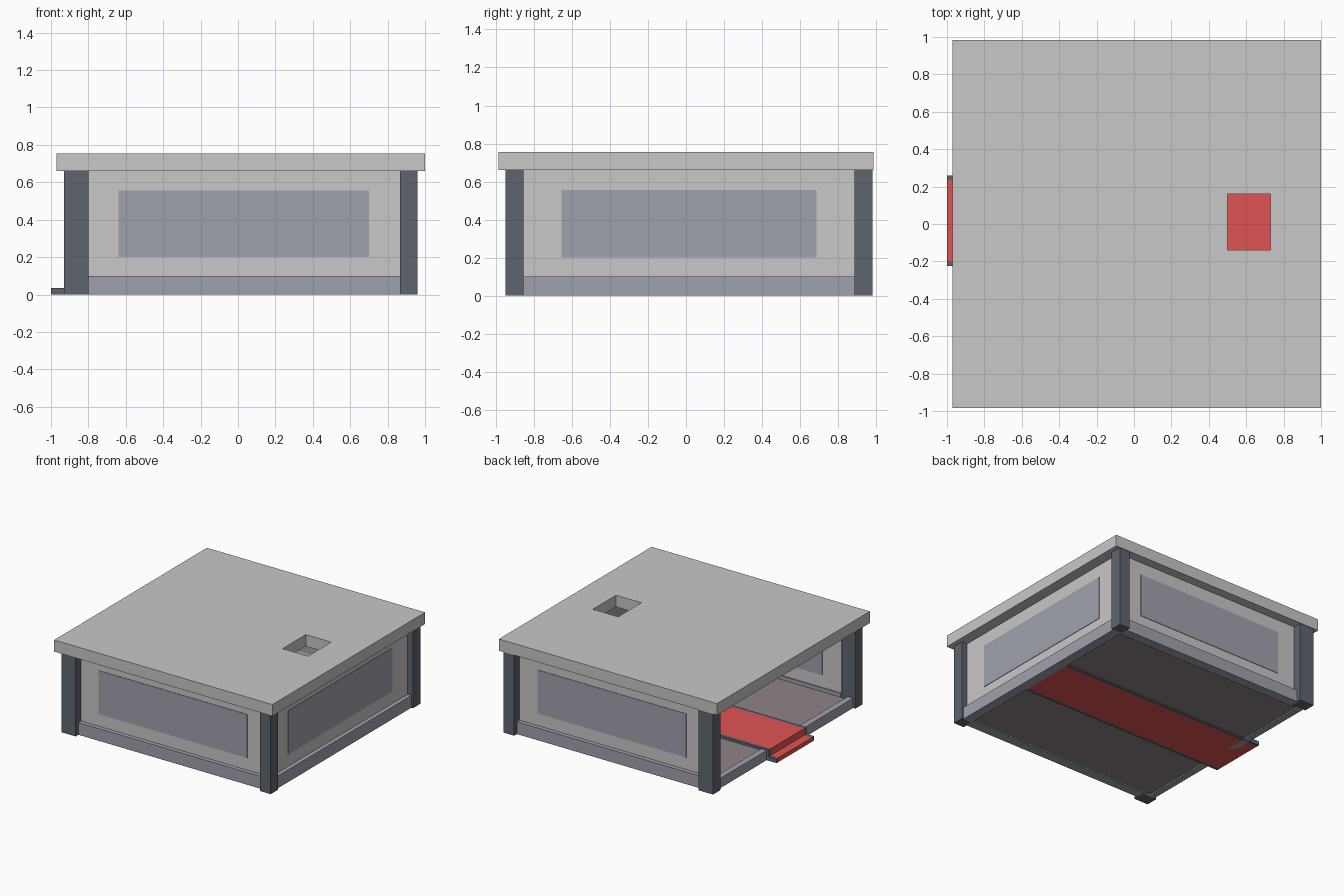
import bpy
import bmesh

old = bpy.data.objects.get("Cube")
if old:
    bpy.data.objects.remove(old, do_unlink=True)


def material(name, rgb):
    # sRGB bytes to linear colour
    lin = [((c / 255 + 0.055) / 1.055) ** 2.4 for c in rgb]
    m = bpy.data.materials.new(name)
    m.use_nodes = True
    m.diffuse_color = (*lin, 1)
    m.node_tree.nodes["Principled BSDF"].inputs["Base Color"].default_value = (*lin, 1)
    return m


concrete = material("light grey", (200, 200, 200))
glass = material("blue grey", (160, 162, 174))
steel = material("dark slate", (95, 100, 111))
carpet = material("red", (225, 84, 84))
flooring = material("mauve grey", (143, 131, 136))


def finish(name, bm, mat):
    bmesh.ops.recalc_face_normals(bm, faces=bm.faces)
    mesh = bpy.data.meshes.new(name)
    bm.to_mesh(mesh)
    bm.free()
    mesh.materials.append(mat)
    ob = bpy.data.objects.new(name, mesh)
    bpy.context.collection.objects.link(ob)
    return ob


def box(name, x, y, z, mat):
    bm = bmesh.new()
    bmesh.ops.create_cube(bm, size=1)
    for v in bm.verts:
        v.co = [r[0] if c < 0 else r[1] for c, r in zip(v.co, (x, y, z))]
    return finish(name, bm, mat)


def prism(name, profile, y, mat):
    # x-z outline swept along y
    bm = bmesh.new()
    face = bm.faces.new([bm.verts.new((px, y[0], pz)) for px, pz in profile])
    out = bmesh.ops.extrude_face_region(bm, geom=[face])["geom"]
    verts = [g for g in out if isinstance(g, bmesh.types.BMVert)]
    bmesh.ops.translate(bm, verts=verts, vec=(0, y[1] - y[0], 0))
    return finish(name, bm, mat)


EAVES = 0.66
BASE = 0.10

# Roof slab with a square opening
xs, ys = (-0.97, 0.50, 0.73, 1.0), (-0.985, -0.14, 0.16, 0.985)
bm = bmesh.new()
grid = [[bm.verts.new((x, y, EAVES)) for y in ys] for x in xs]
for i in range(3):
    for j in range(3):
        if (i, j) != (1, 1):
            bm.faces.new((grid[i][j], grid[i + 1][j], grid[i + 1][j + 1], grid[i][j + 1]))
out = bmesh.ops.extrude_face_region(bm, geom=bm.faces[:])["geom"]
bmesh.ops.translate(bm, verts=[g for g in out if isinstance(g, bmesh.types.BMVert)],
                    vec=(0, 0, 0.095))
finish("roof", bm, concrete)

# Corner posts
for xn, x in (("right", (-0.93, -0.80)), ("left", (0.865, 0.96))):
    for yn, y in (("front", (-0.95, -0.855)), ("back", (0.885, 0.98))):
        box(f"{yn}_{xn}_post", x, y, (0, EAVES), steel)

# Long walls with base beam and window panel
for name, s in (("front", -1), ("back", 1)):
    def depth(a, b):
        return sorted((0.015 + s * a, 0.015 + s * b))
    box(name + "_base", (-0.81, 0.87), depth(0.85, 0.93), (0, BASE), glass)
    box(name + "_wall", (-0.81, 0.87), depth(0.86, 0.895), (BASE, EAVES), concrete)
    box(name + "_window", (-0.64, 0.70), depth(0.856, 0.899), (0.2, 0.555), glass)

# Closed end wall
span = (-0.86, 0.89)
box("left_base", (0.865, 0.945), span, (0, BASE), glass)
box("left_wall", (0.875, 0.91), span, (BASE, EAVES), concrete)
box("left_window", (0.871, 0.914), (-0.655, 0.685), (0.2, 0.555), glass)

# Open end sill and floor
box("entrance_sill", (-0.91, -0.86), span, (0, 0.08), glass)
box("floor", (-0.86, 0.865), (-0.835, 0.865), (0.01, 0.07), flooring)

# Carpet runner stepping down over the sill, with dark edging
runner = [(-1, 0), (0.865, 0), (0.865, 0.09), (-0.93, 0.09), (-0.93, 0.035), (-1, 0.035)]
prism("carpet_runner", runner, (-0.2, 0.235), carpet)
prism("front_carpet_edge", runner, (-0.225, -0.2), steel)
prism("back_carpet_edge", runner, (0.235, 0.26), steel)
